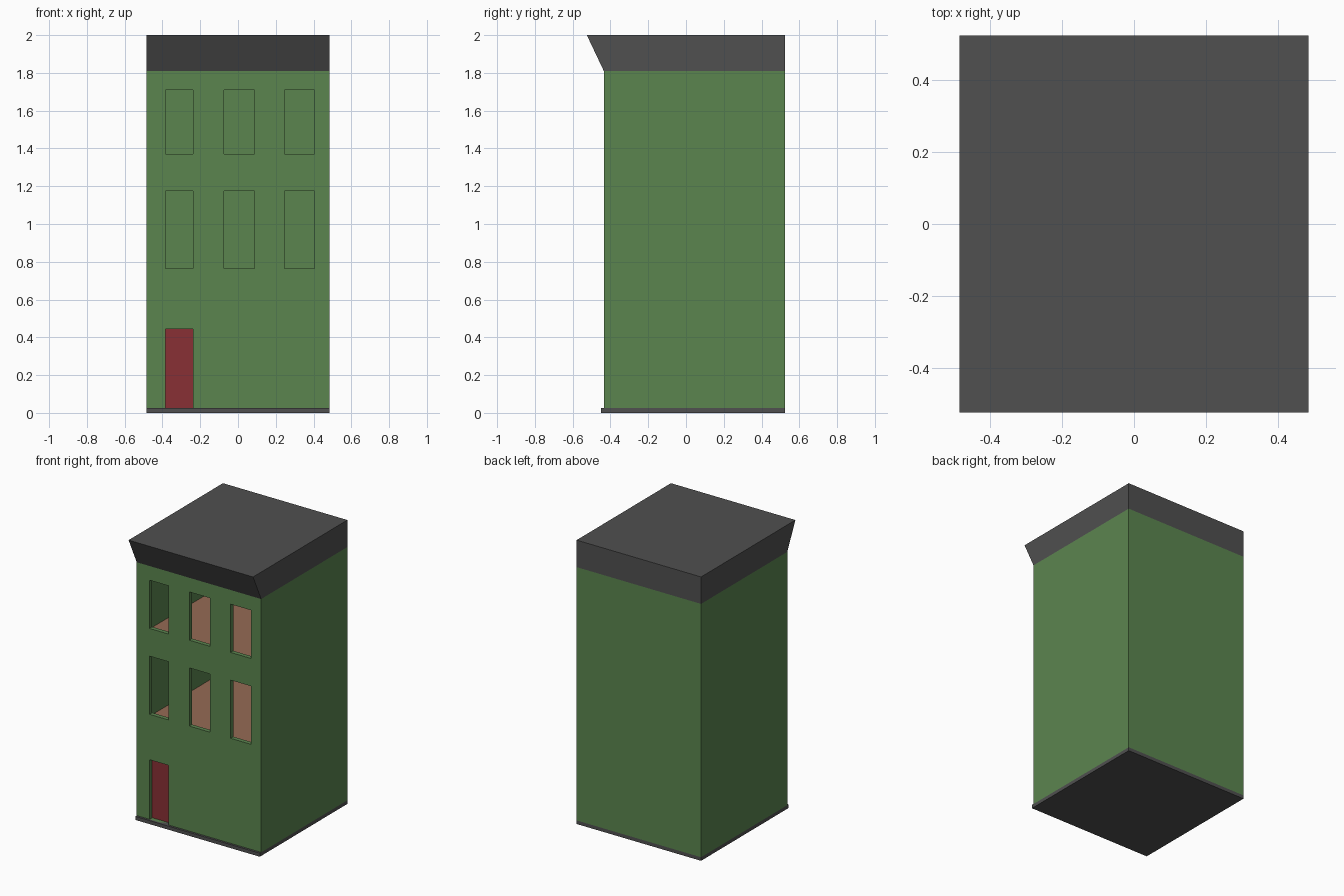
import bpy, bmesh

if "Cube" in bpy.data.objects:
    bpy.data.objects.remove(bpy.data.objects["Cube"])

W = 0.485                      # half width
FRONT, BACK = -0.435, 0.525    # wall planes
Z0, Z1 = 0.025, 1.81           # wall bottom and top
DEPTH = 0.03                   # window and door reveal depth


def material(name, rgb):
    m = bpy.data.materials.new(name)
    m.diffuse_color = (*rgb, 1)
    m.use_nodes = True
    m.node_tree.nodes["Principled BSDF"].inputs["Base Color"].default_value = m.diffuse_color
    return m


green = material("green_paint", (0.105, 0.235, 0.078))
grey = material("dark_grey", (0.08, 0.08, 0.08))
red = material("red_paint", (0.25, 0.03, 0.035))
wood = material("wood_floor", (0.30, 0.145, 0.09))


def make_object(name, bm, mat):
    bmesh.ops.remove_doubles(bm, verts=bm.verts, dist=1e-5)
    mesh = bpy.data.meshes.new(name)
    bm.to_mesh(mesh)
    bm.free()
    mesh.materials.append(mat)
    obj = bpy.data.objects.new(name, mesh)
    bpy.context.collection.objects.link(obj)
    return obj


def quad(bm, *points):
    return bm.faces.new([bm.verts.new(p) for p in points])


def prism(name, profile, mat):
    """Extrude a (y, z) profile across the full width."""
    bm = bmesh.new()
    face = bm.faces.new([bm.verts.new((-W, y, z)) for y, z in profile])
    ext = bmesh.ops.extrude_face_region(bm, geom=[face])["geom"]
    moved = [g for g in ext if isinstance(g, bmesh.types.BMVert)]
    bmesh.ops.translate(bm, verts=moved, vec=(2 * W, 0, 0))
    bmesh.ops.recalc_face_normals(bm, faces=bm.faces)
    return make_object(name, bm, mat)


def panel(name, mat, *points):
    bm = bmesh.new()
    quad(bm, *points)
    return make_object(name, bm, mat)


# Foundation slab and flared roof
prism("foundation", [(-0.45, 0), (BACK, 0), (BACK, Z0), (-0.45, Z0)], grey)
prism("roof", [(FRONT, Z1), (BACK, Z1), (BACK, 2), (-0.525, 2)], grey)

# Walls: front is a grid with openings, each opening gets reveals
xs = [-W, -0.385, -0.237, -0.075, 0.088, 0.247, 0.406, W]
zs = [Z0, 0.445, 0.765, 1.175, 1.37, 1.71, Z1]
openings = {(1, 0)} | {(i, k) for i in (1, 3, 5) for k in (2, 4)}
bm = bmesh.new()
inner = FRONT + DEPTH
for i, (a, b) in enumerate(zip(xs, xs[1:])):
    for k, (c, d) in enumerate(zip(zs, zs[1:])):
        ring = [(a, c), (b, c), (b, d), (a, d)]
        if (i, k) not in openings:
            quad(bm, *[(x, FRONT, z) for x, z in ring])
            continue
        for (x, z), (u, v) in zip(ring, ring[1:] + ring[:1]):
            quad(bm, (x, FRONT, z), (x, inner, z), (u, inner, v), (u, FRONT, v))
quad(bm, (W, FRONT, Z0), (W, BACK, Z0), (W, BACK, Z1), (W, FRONT, Z1))
quad(bm, (-W, BACK, Z0), (-W, FRONT, Z0), (-W, FRONT, Z1), (-W, BACK, Z1))
quad(bm, (W, BACK, Z0), (-W, BACK, Z0), (-W, BACK, Z1), (W, BACK, Z1))
make_object("walls", bm, green)

# Recessed door
panel("door", red, *[(x, inner, z) for x, z in
      ((xs[1], zs[0]), (xs[2], zs[0]), (xs[2], zs[1]), (xs[1], zs[1]))])

# Interior floors seen through the windows
for name, z in (("first_floor", 0.67), ("second_floor", 1.285)):
    panel(name, wood, (-W, FRONT, z), (W, FRONT, z), (W, BACK, z), (-W, BACK, z))
